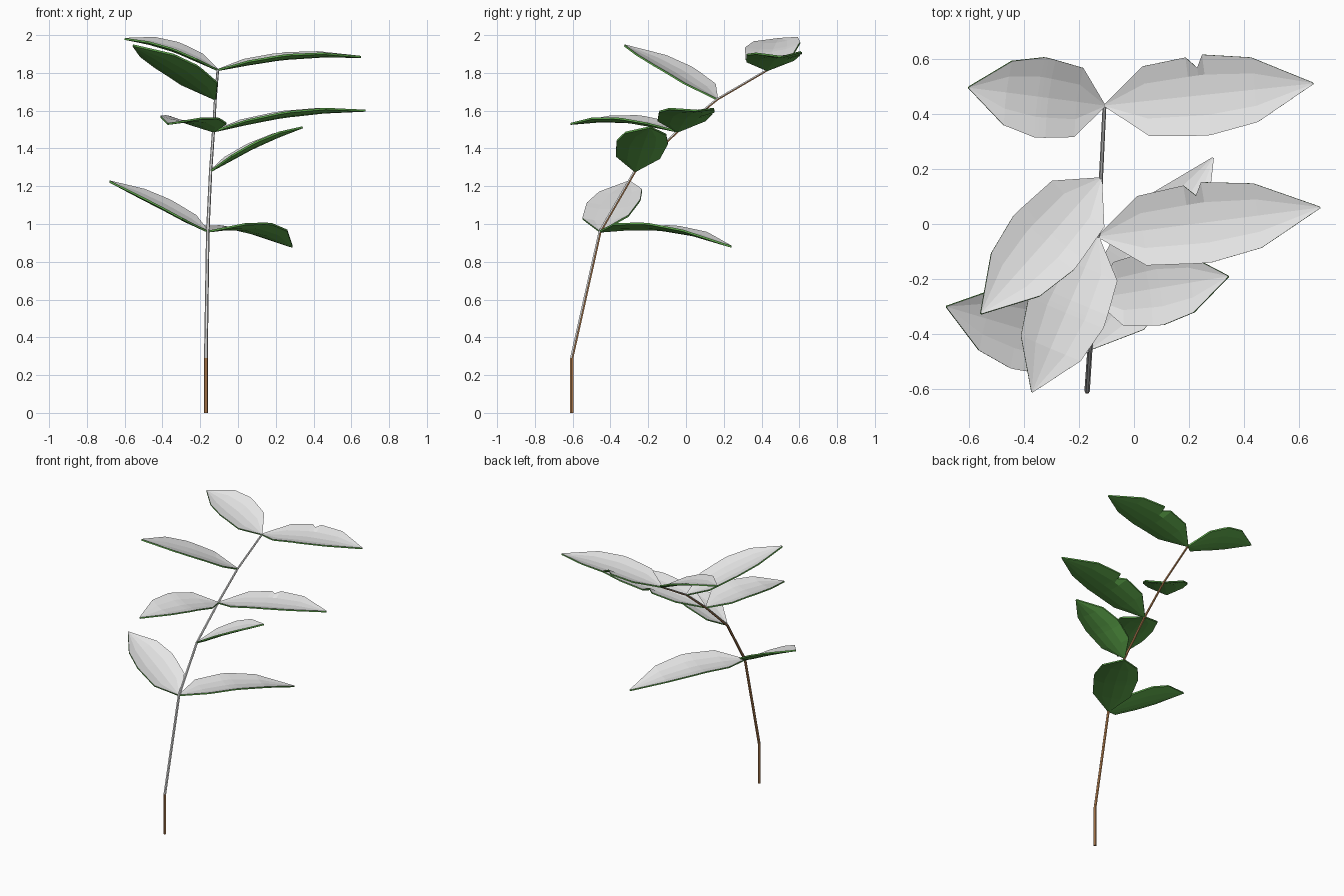
import bpy, bmesh, math
from mathutils import Vector

if "Cube" in bpy.data.objects:
    bpy.data.objects.remove(bpy.data.objects["Cube"])


def material(name, rgb):
    m = bpy.data.materials.new(name)
    m.diffuse_color = (*rgb, 1)
    m.use_nodes = True
    m.node_tree.nodes["Principled BSDF"].inputs["Base Color"].default_value = m.diffuse_color
    return m


GREY = material("pale grey", (0.8, 0.8, 0.8))
GREEN = material("leaf green", (0.12, 0.42, 0.075))
BROWN = material("stem brown", (0.55, 0.26, 0.1))


def finish(name, bm, mats):
    me = bpy.data.meshes.new(name)
    bm.to_mesh(me)
    bm.free()
    for m in mats:
        me.materials.append(m)
    ob = bpy.data.objects.new(name, me)
    bpy.context.collection.objects.link(ob)


# Stem: thin tapering tube, grey where it faces upward
path = [Vector(p) for p in [(-.17, -.605, 0), (-.17, -.605, .29), (-.16, -.455, .96),
                            (-.145, -.27, 1.28), (-.13, -.045, 1.49),
                            (-.12, .165, 1.66), (-.107, .43, 1.815)]]
N = 6
bm = bmesh.new()
rings = []
for i, p in enumerate(path):
    a, b = path[max(i - 1, 0)], path[min(i + 1, len(path) - 1)]
    tangent = (b - a).normalized()
    up = tangent.cross(Vector((1, 0, 0))).normalized()
    side = up.cross(tangent)
    r = 0.0105 - 0.0006 * i
    rings.append([bm.verts.new(p + r * (math.cos(k * math.tau / N) * side
                                        + math.sin(k * math.tau / N) * up))
                  for k in range(N)])
for r0, r1 in zip(rings, rings[1:]):
    for k in range(N):
        bm.faces.new((r0[k], r0[(k + 1) % N], r1[(k + 1) % N], r1[k]))
bm.faces.new(rings[0])
bm.faces.new(rings[-1])
bmesh.ops.recalc_face_normals(bm, faces=bm.faces)
for f in bm.faces:
    f.material_index = 1 if f.normal.z > 0.03 and f.calc_center_median().z > 0.3 else 0
finish("stem", bm, [BROWN, GREY])

# Leaf outline: (position along leaf, half width)
STATIONS = [(0, .004), (.2, .127), (.41, .143), (.46, .146), (.49, .147), (.72, .118), (1, .003)]


def leaf(name, base, tip, arch, roll=0, width=1.0, notch=0):
    """Cupped, arched blade: grey upper skin, green underside and rim."""
    base, tip = Vector(base), Vector(tip)
    along = (tip - base).normalized()
    left = Vector((0, 0, 1)).cross(along).normalized()
    left = (left + Vector((0, 0, roll))).normalized()
    normal = along.cross(left).normalized()
    bm = bmesh.new()
    layers = []
    for offset in (0.005, -0.005):
        rows = []
        for i, (t, w) in enumerate(STATIONS):
            mid = base.lerp(tip, t) + Vector((0, 0, arch * 4 * t * (1 - t)))
            row = []
            for s in (-1, -.5, 0, .5, 1):
                d = s * w * width
                if s == 1 and i == 3:
                    d -= notch
                cup = (0.026 * s * s - 0.01) * w / .147
                row.append(bm.verts.new(mid + left * d + normal * (cup + offset)))
            rows.append(row)
        layers.append(rows)
    top, low = layers
    n = len(STATIONS)
    for i in range(n - 1):
        for j in range(4):
            f = bm.faces.new((top[i][j], top[i + 1][j], top[i + 1][j + 1], top[i][j + 1]))
            f.material_index = 1
            bm.faces.new((low[i][j], low[i][j + 1], low[i + 1][j + 1], low[i + 1][j]))
        for j in (0, 4):
            bm.faces.new((top[i][j], low[i][j], low[i + 1][j], top[i + 1][j]))
    for i in (0, n - 1):
        for j in range(4):
            bm.faces.new((top[i][j], top[i][j + 1], low[i][j + 1], low[i][j]))
    bmesh.ops.recalc_face_normals(bm, faces=bm.faces)
    finish(name, bm, [GREEN, GREY])


# Leaves from bottom to top
leaf("lowest_right_leaf", path[2], (.287, .24, .88), .055, roll=-.05)
leaf("lowest_left_leaf", path[2], (-.68, -.30, 1.225), .015, roll=-.06)
leaf("lower_right_leaf", path[3], (.342, -.19, 1.512), .025, roll=-.05, width=.93)
leaf("middle_right_leaf", path[4], (.675, .06, 1.60), .035, notch=.045)
leaf("middle_left_leaf", path[4], (-.37, -.61, 1.53), .04, roll=-.04)
leaf("upper_left_leaf", path[5], (-.555, -.325, 1.945), .02, roll=.03)
leaf("top_right_leaf", path[6], (.65, .51, 1.885), .035, roll=.03, notch=.045)
leaf("top_left_leaf", path[6], (-.60, .495, 1.98), .035, roll=-.1)
